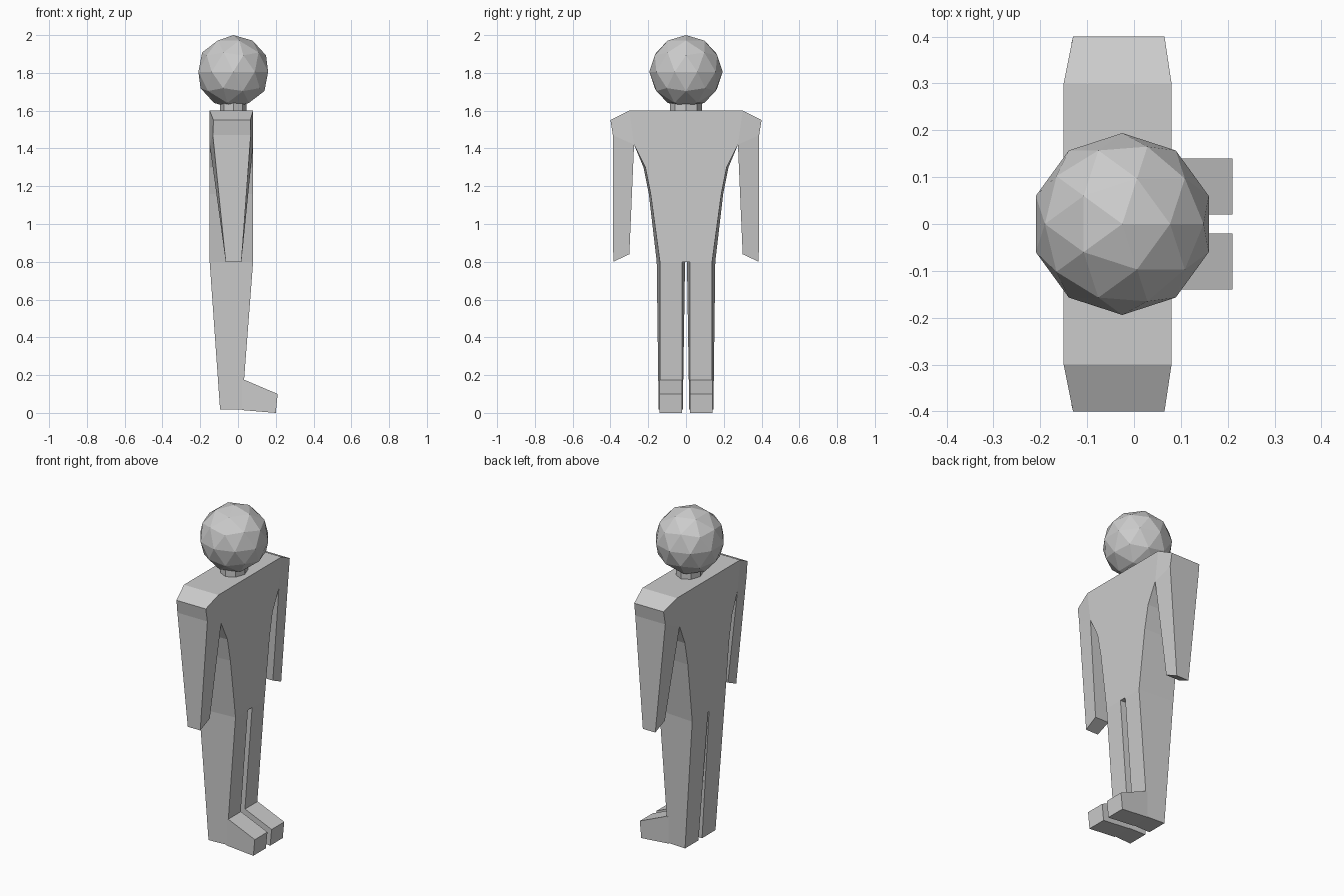
import bpy
import bmesh

if "Cube" in bpy.data.objects:
    bpy.data.objects.remove(bpy.data.objects["Cube"], do_unlink=True)

grey = bpy.data.materials.new("plain grey")
grey.use_nodes = True
colour = (0.6, 0.6, 0.6, 1)
grey.diffuse_color = colour
grey.node_tree.nodes["Principled BSDF"].inputs["Base Color"].default_value = colour


def finish(name, bm, mirror=True):
    bmesh.ops.recalc_face_normals(bm, faces=bm.faces)
    mesh = bpy.data.meshes.new(name)
    bm.to_mesh(mesh)
    bm.free()
    mesh.materials.append(grey)
    obj = bpy.data.objects.new(name, mesh)
    bpy.context.collection.objects.link(obj)
    if mirror:
        mod = obj.modifiers.new("mirror", "MIRROR")
        mod.use_axis = (False, True, False)
    return obj


# Slab: chest and back panels joined by walls along the outline.
# Each point holds back y, chest y, height, back x, chest x.
def slab(name, points, panels):
    bm = bmesh.new()
    back = {k: bm.verts.new((p[3], p[0], p[2])) for k, p in points.items()}
    chest = {k: bm.verts.new((p[4], p[1], p[2])) for k, p in points.items()}
    used = []
    for panel in panels:
        bm.faces.new([chest[k] for k in panel])
        bm.faces.new([back[k] for k in reversed(panel)])
        used += list(zip(panel, panel[1:] + panel[:1]))
    for a, b in used:
        on_centre = points[a][1] == 0 and points[b][1] == 0
        if (b, a) not in used and not on_centre:
            bm.faces.new((chest[a], back[a], back[b], chest[b]))
    return finish(name, bm)


# Torso, arms and legs form one continuous body
B, F = -0.15, 0.08
body = {
    "collar": (0, 0, 1.6, B, F),
    "shoulder": (0.3, 0.3, 1.6, B, F),
    "shoulder_tip": (0.4, 0.4, 1.55, -0.13, 0.065),
    "arm_top": (0.387, 0.387, 1.47, -0.133, 0.067),
    "armpit": (0.275, 0.275, 1.42, B, F),
    "hand_outer": (0.385, 0.385, 0.8, -0.065, 0.018),
    "hand_inner": (0.3, 0.3, 0.84, -0.069, 0.022),
    "chest": (0.225, 0.215, 1.3, B, F),
    "waist": (0.197, 0.187, 1.16, B, F),
    "hip": (0.155, 0.138, 0.8, B, F),
    "crotch": (0.005, 0.02, 0.8, B, F),
    "centre": (0, 0, 0.8, B, F),
    "heel_outer": (0.145, 0.138, 0.018, -0.095, 0.02),
    "heel_inner": (0.017, 0.02, 0.018, -0.095, 0.02),
}
slab("body", body, [
    ["collar", "centre", "crotch", "hip", "waist", "chest", "armpit", "shoulder"],
    ["shoulder", "armpit", "arm_top", "shoulder_tip"],
    ["arm_top", "armpit", "hand_inner", "hand_outer"],
    ["crotch", "heel_inner", "heel_outer", "hip"],
])

# Feet: wedge profile pushed across the width
bm = bmesh.new()
profile = [(0.02, 0.015), (0.2, 0), (0.21, 0.1), (0.035, 0.175), (0.02, 0.175)]
face = bm.faces.new([bm.verts.new((x, 0.02, z)) for x, z in profile])
grown = bmesh.ops.extrude_face_region(bm, geom=[face])["geom"]
side = [v for v in grown if isinstance(v, bmesh.types.BMVert)]
bmesh.ops.translate(bm, vec=(0, 0.12, 0), verts=side)
finish("feet", bm)

# Neck: short eight-sided column
bm = bmesh.new()
bmesh.ops.create_cone(bm, cap_ends=True, segments=8, radius1=0.07, radius2=0.07, depth=0.1)
neck = finish("neck", bm, mirror=False)
neck.location = (-0.025, 0, 1.64)
neck.scale.y = 1.2

# Head: faceted ball
bm = bmesh.new()
bmesh.ops.create_icosphere(bm, subdivisions=2, radius=0.194)
head = finish("head", bm, mirror=False)
head.location = (-0.025, 0, 1.806)
